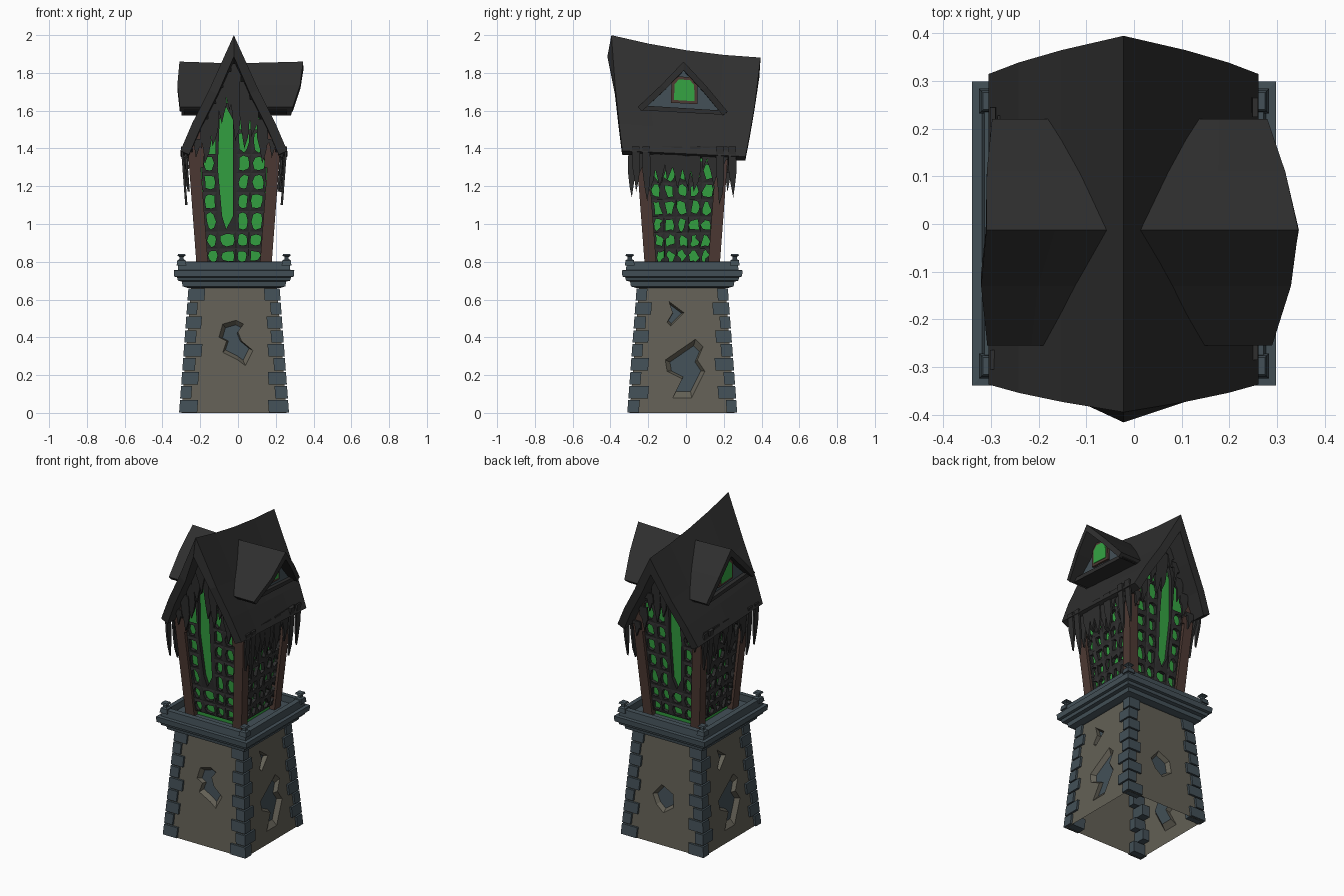
import bpy, bmesh, math, random
from mathutils import Vector, Matrix

random.seed(4)
if "Cube" in bpy.data.objects:
    bpy.data.objects.remove(bpy.data.objects["Cube"])
CENTRE = Vector((-0.021, -0.02, 0))


def material(name, rgb):
    m = bpy.data.materials.new(name)
    m.use_nodes = True
    m.diffuse_color = (*rgb, 1)
    m.node_tree.nodes["Principled BSDF"].inputs["Base Color"].default_value = (*rgb, 1)
    return m


PLASTER = material("plaster", (0.125, 0.117, 0.092))
STONE = material("blue_stone", (0.056, 0.08, 0.095))
SLATE = material("charcoal_slate", (0.028, 0.028, 0.028))
WOOD = material("brown_wood", (0.075, 0.042, 0.034))
GLOW = material("green_glow", (0.035, 0.37, 0.055))


def finish(name, bm, mats, solid=0):
    if not solid:
        bmesh.ops.recalc_face_normals(bm, faces=bm.faces)
    me = bpy.data.meshes.new(name)
    bm.to_mesh(me)
    bm.free()
    for m in mats:
        me.materials.append(m)
    ob = bpy.data.objects.new(name, me)
    bpy.context.collection.objects.link(ob)
    if solid:
        mod = ob.modifiers.new("thickness", "SOLIDIFY")
        mod.thickness, mod.offset, mod.use_even_offset = solid, -1, True
    return ob


def loft(bm, loops, caps=True):
    """Skin equal closed loops of points in order."""
    rings = [[bm.verts.new(p) for p in loop] for loop in loops]
    for a, b in zip(rings, rings[1:]):
        for i in range(len(a)):
            j = (i + 1) % len(a)
            bm.faces.new((a[i], a[j], b[j], b[i]))
    if caps:
        bm.faces.new(rings[0])
        bm.faces.new(rings[-1])


def square(x, y, z, hx, hy=None):
    hy = hy or hx
    return [CENTRE + Vector((x + sx * hx, y + sy * hy, z))
            for sx, sy in ((-1, -1), (1, -1), (1, 1), (-1, 1))]


def lower(z):
    return 0.278 - 0.075 * z


def upper(z):
    return 0.2 + 0.075 * (z - 0.8)


def on_side(k, u, z, out, half):
    """Point on side k (front, +x, back, -x) of a tapering square tower."""
    p = Vector((u, -half(z) - out, z))
    return CENTRE + Matrix.Rotation(k * math.pi / 2, 3, "Z") @ p


# Lower tower walls with broken plaster hollows
FRONT_HOLE = [(-.08, .40), (-.06, .47), (.01, .49), (.05, .47), (.02, .43), (.04, .38),
              (.1, .33), (.06, .25), (.02, .28), (-.06, .32), (-.04, .38)]
CHEVRON = [(-.09, .28), (.07, .39), (.11, .35), (.08, .28), (.12, .22), (.05, .08),
           (-.05, .08), (.0, .18), (-.08, .22)]
WEDGE = [(-.07, .59), (.01, .53), (-.06, .46), (-.08, .48), (-.05, .53)]
BACK_HOLE = [(-.09, .3), (-.03, .37), (.05, .33), (.06, .25), (-.01, .2), (-.06, .24)]
hollows = [[FRONT_HOLE], [CHEVRON, WEDGE], [BACK_HOLE], [CHEVRON, WEDGE]]

bm = bmesh.new()
TOP = 0.67
for k, holes in enumerate(hollows):
    outline = [(-lower(0), 0), (lower(0), 0), (lower(TOP), TOP), (-lower(TOP), TOP)]
    edges, flat, inner = [], [], []
    for loop in [outline] + holes:
        vs = [bm.verts.new((u, 0, z)) for u, z in loop]
        edges += [bm.edges.new((vs[i - 1], vs[i])) for i in range(len(vs))]
        flat += vs
        if loop is not outline:
            inner.append(vs)
    bmesh.ops.triangle_fill(bm, edges=edges, use_beauty=True, normal=(0, -1, 0))
    for vs in inner:
        cu = sum(v.co.x for v in vs) / len(vs)
        cz = sum(v.co.z for v in vs) / len(vs)
        deep = [bm.verts.new(on_side(k, cu + (v.co.x - cu) * .78, cz + (v.co.z - cz) * .78,
                                     -0.025, lower)) for v in vs]
        for i in range(len(vs)):
            bm.faces.new((vs[i - 1], vs[i], deep[i], deep[i - 1]))
        bm.faces.new(deep).material_index = 1
    for v in flat:
        v.co = on_side(k, v.co.x, v.co.z, 0, lower)
finish("lower_walls", bm, [PLASTER, STONE])

# Corner stones, alternating long and short
bm = bmesh.new()
ROWS = 9
step = 0.665 / ROWS
for sx in (-1, 1):
    for sy in (-1, 1):
        for r in range(ROWS):
            z0, z1 = r * step + 0.003, (r + 1) * step - 0.006
            wide, slim = 0.1 - r * 0.002, 0.06
            lx, ly = (wide, slim) if r % 2 == 0 else (slim, wide)
            lx += random.uniform(-.008, .008)
            ly += random.uniform(-.008, .008)
            loops = []
            for z in (z0, z1):
                h = lower(z) + 0.013
                loops.append(square(sx * (h - lx / 2), sy * (h - ly / 2), z, lx / 2, ly / 2))
            loft(bm, loops)
finish("corner_stones", bm, [STONE])

# Stepped cornice, parapet and corner finials
bm = bmesh.new()
profile = [(.24, .66), (.272, .67), (.276, .695), (.297, .70), (.302, .718), (.317, .722),
           (.319, .755), (.298, .757), (.293, .80), (.262, .802), (.262, .76)]
loft(bm, [square(0, 0, z, h) for h, z in profile])
finish("cornice", bm, [STONE])
bm = bmesh.new()
for sx in (-1, 1):
    for sy in (-1, 1):
        loft(bm, [square(sx * .278, sy * .278, z, h) for h, z in
                  ((.026, .78), (.022, .808), (.011, .814), (.011, .826), (.022, .832), (.018, .842))])
finish("parapet_finials", bm, [STONE])

# Glowing core of the upper tower
bm = bmesh.new()
a = [bm.verts.new(p) for p in square(0, 0, .76, .162)]
b = [bm.verts.new(p) for p in square(0, 0, 1.4, .21)]
ridge = [bm.verts.new(CENTRE + Vector((0, y, z))) for y, z in ((-.243, 1.84), (.235, 1.75))]
for i in range(4):
    bm.faces.new((a[i - 1], a[i], b[i], b[i - 1]))
for loop in ((b[0], b[1], ridge[0]), (b[2], b[3], ridge[1]),
             (b[1], b[2], ridge[1], ridge[0]), (b[3], b[0], ridge[0], ridge[1]), a):
    bm.faces.new(loop)
finish("glowing_core", bm, [GLOW])


def plank(bm, k, u, top, bottom, w, out, point=True):
    """Thin hanging board with a ragged tip."""
    j = random.uniform(-.4, .4) * w
    shape = [(u - w, top), (u + w, top), (u + w * 1.1, (top + bottom) / 2)]
    shape += [(u + w * .7, bottom + .06), (u + j, bottom), (u - w * .5, bottom + .08)] if point \
        else [(u + w, bottom), (u - w, bottom)]
    shape.append((u - w * 1.05, (top + bottom) / 2 + .02))
    loft(bm, [[on_side(k, p, z, o, upper) for p, z in shape] for o in (out, out + .012)])


# Flaring corner posts and short gable timbers
bm = bmesh.new()
for sx in (-1, 1):
    for sy in (-1, 1):
        loft(bm, [square(sx * (upper(z) - .031), sy * (upper(z) - .031), z, .031)
                  for z in (.76, 1.38)])
    for k in (0, 2):
        plank(bm, k, sx * .19, 1.49, 1.3, .028, -.012, False)
finish("corner_posts", bm, [WOOD])

# Wobbly window lattices
ROW = [.79, .87, .96, 1.07, 1.17, 1.27, 1.37, 1.5]
GABLE = [(-.145, -.08, ROW[:-1]), (-.08, .01, [.79, .87, .96, 1.64]),
         (.01, .075, ROW), (.075, .145, ROW)]
SIDE_ROW = [.79, .87, .955, 1.04, 1.13, 1.22, 1.33]
SIDE_EDGES = [-.145, -.09, -.03, .03, .09, .145]
SIDE = [(p, q, SIDE_ROW) for p, q in zip(SIDE_EDGES, SIDE_EDGES[1:])]
BACK = [(-q, -p, rows) for p, q, rows in GABLE]
ring8 = [(1, 0), (1, 1), (0, 1), (-1, 1), (-1, 0), (-1, -1), (0, -1), (1, -1)]
bm = bmesh.new()
for k, columns in enumerate((GABLE, SIDE, BACK, SIDE)):
    wob = .005 if k % 2 == 0 else .01
    for u0, u1, rows in columns:
        for z0, z1 in zip(rows, rows[1:]):
            cu, cz, hu, hz = (u0 + u1) / 2, (z0 + z1) / 2, (u1 - u0) / 2, (z1 - z0) / 2
            outer = [(cu + i * hu, cz + j * hz) for i, j in ring8]
            hole = []
            for i, j in ring8:
                s = .78 if i and j else 1
                hole.append((cu + i * (hu - .01) * s + random.uniform(-wob, wob),
                             cz + j * (hz - .012) * s + random.uniform(-wob, wob)))
            loft(bm, [[on_side(k, u * upper(z) / .2, z, o, upper) for u, z in loop]
                      for loop, o in ((outer, -.018), (hole, -.014), (hole, -.036))], False)
finish("window_lattices", bm, [SLATE])

# Ragged boards under the gables and eaves
bm = bmesh.new()
tips = [(-.2, 1.4), (-.15, 1.32), (-.11, 1.41), (-.07, 1.53), (-.03, 1.6),
        (.01, 1.44), (.055, 1.4), (.1, 1.46), (.15, 1.32), (.2, 1.38)]
for k, peak in ((0, 1.87), (2, 1.79)):
    for u, tip in tips:
        top = peak - 2.1 * abs(u)
        plank(bm, k, u if k == 0 else -u, top, min(tip, top - .1), .027, random.uniform(.0, .014))
for k in (1, 3):
    for i in range(10):
        plank(bm, k, -.22 + i * .048, 1.41, random.uniform(1.16, 1.31), .028,
              random.uniform(.0, .014))
    for u, tip in ((-.245, 1.17), (-.19, 1.12), (.2, 1.1), (.265, 1.14)):
        plank(bm, k, u, 1.41, tip, .02, .024)
finish("ragged_boards", bm, [SLATE])


def grid_skin(name, rows, thickness):
    """Sheet through rows of points, thickened downward."""
    bm = bmesh.new()
    vs = [[bm.verts.new(p) for p in row] for row in rows]
    for r, s in zip(vs, vs[1:]):
        for i in range(len(r) - 1):
            bm.faces.new((r[i], r[i + 1], s[i + 1], s[i]))
    bmesh.ops.recalc_face_normals(bm, faces=bm.faces)
    if sum(f.normal.z for f in bm.faces) < 0:
        bmesh.ops.reverse_faces(bm, faces=bm.faces)
    return finish(name, bm, [SLATE], thickness)


# Sagging main roof with raked ends
rows = []
for t in (-1, -.5, 0, .5, 1):
    row = []
    for x, s in ((-.283, 1), (-.22, .76), (-.13, .47), (0, 0), (.13, .47), (.22, .76), (.283, 1)):
        y = t * .395 - (t * .058 if t < 0 else t * .08) * s ** 1.3
        r = t * .395
        z = (1.92 - .15 * r + .13 * r * r) * (1 - s) + (1.372 - .015 * t) * s
        row.append((x - .022, y, z))
    rows.append(row)
grid_skin("main_roof", rows, 0.05)

# Side dormers with gable wall, sill and glowing window
for name, sx, tip, foot, wall in (("left", 1, .345, .29, .235), ("right", -1, -.31, -.308, -.262)):
    rows = []
    for t in (0, .5, 1):
        row = []
        for y, z, inner, outer in ((-.255, 1.62, .1, foot), (-.13, 1.735, .06, (tip + foot) / 2 + sx * .012),
                                   (-.013, 1.855, .0, tip), (.11, 1.725, .06, (tip + foot) / 2),
                                   (.22, 1.595, .1, foot - sx * .01)):
            inner = sx * inner - .022
            row.append((inner + (outer - inner) * t, y, z + .01 * (t - .5) * (1 - abs(y) * 4)))
        rows.append(row)
    grid_skin(name + "_dormer_roof", rows, 0.032)

    def block(part, shape, x0, x1, mat):
        bm = bmesh.new()
        loft(bm, [[(x, y, z) for y, z in shape] for x in (x0, x1)])
        finish(name + part, bm, [mat])

    block("_dormer_wall", [(-.215, 1.62), (.185, 1.6), (-.013, 1.82)], sx * .08, wall, STONE)
    block("_dormer_sill", [(-.24, 1.602), (.205, 1.578), (.205, 1.6), (-.24, 1.628)],
          sx * .08, wall + sx * .025, SLATE)
    arch = [(-.08, 1.642), (.062, 1.634), (.06, 1.745), (.03, 1.776), (-.045, 1.782), (-.077, 1.75)]
    pane = [(-.01 + (y + .01) * .76, 1.708 + (z - 1.708) * .78) for y, z in arch]
    block("_window_frame", arch, wall - sx * .01, wall + sx * .014, WOOD)
    block("_window_pane", pane, wall, wall + sx * .018, GLOW)
